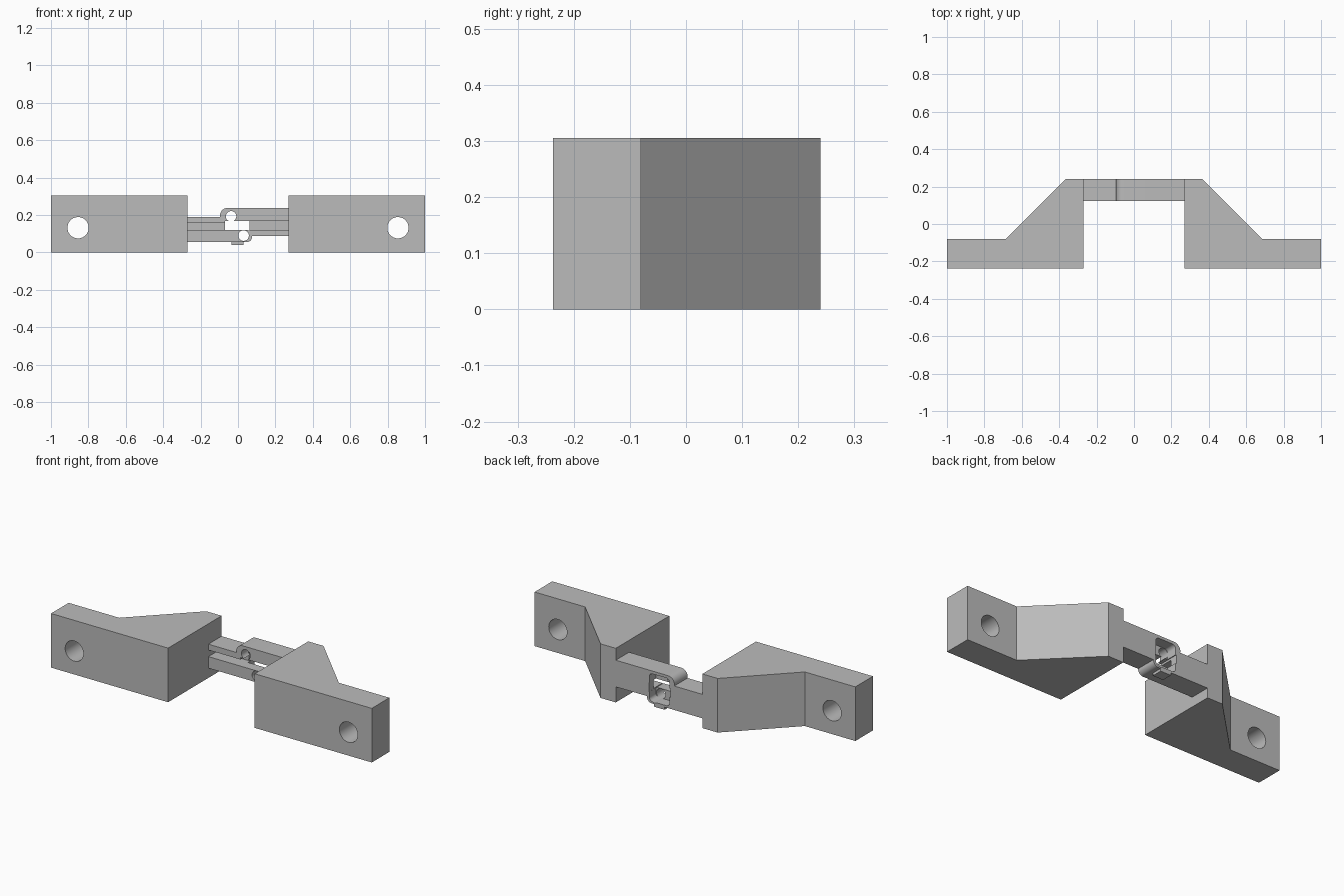
import bpy, bmesh, math
from mathutils import Vector

if "Cube" in bpy.data.objects:
    bpy.data.objects.remove(bpy.data.objects["Cube"])

grey = bpy.data.materials.new("plain grey")
grey.use_nodes = True
grey.diffuse_color = (0.5, 0.5, 0.5, 1)
grey.node_tree.nodes["Principled BSDF"].inputs["Base Color"].default_value = (0.5, 0.5, 0.5, 1)


def prism(name, points, low, high, axis):
    """Extrude an outline: (x, y) along z, or (x, z) along y."""
    bm = bmesh.new()
    place = (lambda a, b: (a, b, low)) if axis == "z" else (lambda a, b: (a, low, b))
    face = bm.faces.new([bm.verts.new(place(a, b)) for a, b in points])
    move = Vector((0, 0, high - low)) if axis == "z" else Vector((0, high - low, 0))
    grown = bmesh.ops.extrude_face_region(bm, geom=[face])["geom"]
    bmesh.ops.translate(bm, vec=move, verts=[v for v in grown if isinstance(v, bmesh.types.BMVert)])
    bmesh.ops.recalc_face_normals(bm, faces=bm.faces)
    mesh = bpy.data.meshes.new(name)
    bm.to_mesh(mesh)
    bm.free()
    mesh.materials.append(grey)
    obj = bpy.data.objects.new(name, mesh)
    bpy.context.collection.objects.link(obj)
    return obj


def rounded(x0, x1, z0, z1, corners=(0, 0, 0, 0)):
    """Rectangle with a radius for each corner, from bottom left anticlockwise."""
    out = []
    spots = [(x0, z0, 1, 1), (x1, z0, -1, 1), (x1, z1, -1, -1), (x0, z1, 1, -1)]
    for i, ((x, z, sx, sz), r) in enumerate(zip(spots, corners)):
        if not r:
            out.append((x, z))
            continue
        for k in range(9):
            a = math.pi + math.pi / 2 * (i + k / 8)
            out.append((x + sx * r + r * math.cos(a), z + sz * r + r * math.sin(a)))
    return out


def circle(x, z, r):
    steps = [math.tau * k / 40 for k in range(40)]
    return [(x + r * math.cos(a), z + r * math.sin(a)) for a in steps]


def combine(obj, other, operation):
    mod = obj.modifiers.new(operation.lower(), "BOOLEAN")
    mod.operation, mod.solver, mod.object = operation, "EXACT", other
    bpy.context.view_layer.objects.active = obj
    bpy.ops.object.modifier_apply(modifier=mod.name)
    bpy.data.objects.remove(other)


def cut(obj, points, low, high):
    combine(obj, prism("cutter", points, low, high, "y"), "DIFFERENCE")


def smooth(obj):
    bpy.ops.object.select_all(action="DESELECT")
    obj.select_set(True)
    bpy.context.view_layer.objects.active = obj
    bpy.ops.object.shade_smooth_by_angle(angle=math.radians(30))


# Mounting blocks with a bolt hole in each
outline = [(1, -.237), (.27, -.237), (.27, .24), (.365, .24), (.685, -.08), (1, -.08)]
for side, name in ((-1, "right_block"), (1, "left_block")):
    block = prism(name, [(side * x, y) for x, y in outline], 0, .305, "z")
    cut(block, circle(side * .855, .132, .057), -.5, .5)
    smooth(block)

front, back, web = .122, .24, .2

# Right arm: channel with a long lower finger
right_arm = prism("right_arm", rounded(-.27, -.07, .055, .19), front, back, "y")
finger = prism("finger", rounded(-.1, .076, .055, .12, (0, .03, .03, 0)), front, back, "y")
combine(right_arm, finger, "UNION")
cut(right_arm, rounded(-.3, -.06, .12, .157), 0, web)

# Left arm: channel with a long upper finger
left_arm = prism("left_arm", rounded(.062, .27, .088, .238), front, back, "y")
finger = prism("finger", rounded(-.096, .1, .168, .238, (.03, 0, 0, .04)), front, back, "y")
combine(left_arm, finger, "UNION")
cut(left_arm, rounded(.05, .3, .12, .168), 0, web)

# Rear pocket and pin holes
for arm in (right_arm, left_arm):
    cut(arm, rounded(-.065, .061, .066, .222, (.02,) * 4), .18, .3)
    for x, z in ((-.037, .193), (.03, .09)):
        cut(arm, circle(x, z, .028), 0, .5)
    smooth(arm)

# Small lug under the lower finger
prism("lower_lug", rounded(-.035, .03, .04, .06), .18, back, "y")
